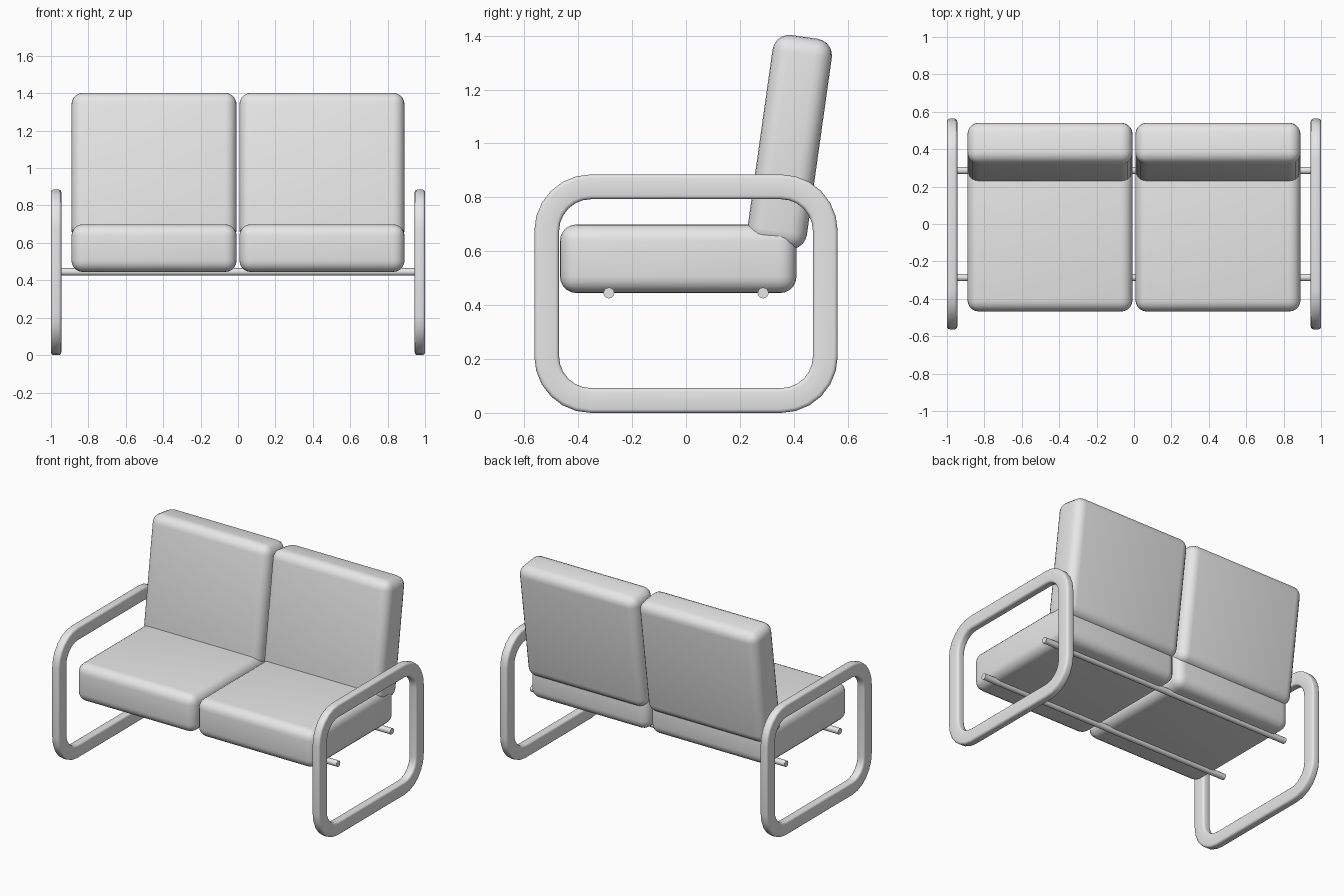
import bpy, bmesh, math
from mathutils import Vector

cube = bpy.data.objects.get("Cube")
if cube:
    bpy.data.objects.remove(cube, do_unlink=True)

grey = bpy.data.materials.new("light_grey")
grey.use_nodes = True
colour = (0.8, 0.8, 0.8, 1.0)
grey.diffuse_color = colour
grey.node_tree.nodes["Principled BSDF"].inputs["Base Color"].default_value = colour


def finish(obj, angle=40):
    obj.data.materials.clear()
    obj.data.materials.append(grey)
    bpy.ops.object.select_all(action="DESELECT")
    obj.select_set(True)
    bpy.context.view_layer.objects.active = obj
    bpy.ops.object.shade_smooth_by_angle(angle=math.radians(angle))


def cushion(name, size, centre, lean=0.0):
    """Box with soft, rounded edges."""
    mesh = bpy.data.meshes.new(name)
    bm = bmesh.new()
    bmesh.ops.create_cube(bm, size=1)
    bmesh.ops.scale(bm, vec=size, verts=bm.verts)
    bmesh.ops.bevel(bm, geom=bm.edges[:], offset=0.062, segments=5,
                    profile=0.5, affect="EDGES")
    bm.to_mesh(mesh)
    bm.free()
    obj = bpy.data.objects.new(name, mesh)
    bpy.context.collection.objects.link(obj)
    obj.location = centre
    obj.rotation_euler.x = -lean
    finish(obj)


def side_frame(name, x_mid):
    """Flat bar with eased edges, swept around a rounded rectangle."""
    half_y, height, corner = 0.563, 0.885, 0.21
    depth, half_x, ease, steps = 0.092, 0.0275, 0.014, 6

    # Bar section: inset from the outer outline, and sideways offset
    section = []
    for k, (sd, sx) in enumerate([(1, 1), (-1, 1), (-1, -1), (1, -1)]):
        for j in range(4):
            a = math.radians(45 + 90 * k - 45 + 30 * j)
            section.append((depth / 2 + sd * (depth / 2 - ease) + ease * math.cos(a),
                            sx * (half_x - ease) + ease * math.sin(a)))

    bm = bmesh.new()
    rings = []
    for k, (sy, sz) in enumerate([(1, 1), (-1, 1), (-1, -1), (1, -1)]):
        cy = sy * (half_y - corner)
        cz = height / 2 + sz * (height / 2 - corner)
        for j in range(steps + 1):
            a = math.pi / 2 * (k + j / steps)
            rings.append([bm.verts.new(Vector((x_mid + dx,
                                               cy + (corner - d) * math.cos(a),
                                               cz + (corner - d) * math.sin(a))))
                          for d, dx in section])
    n = len(section)
    for i, ring in enumerate(rings):
        after = rings[(i + 1) % len(rings)]
        for j in range(n):
            m = (j + 1) % n
            bm.faces.new((ring[j], ring[m], after[m], after[j]))
    bmesh.ops.recalc_face_normals(bm, faces=bm.faces)
    mesh = bpy.data.meshes.new(name)
    bm.to_mesh(mesh)
    bm.free()
    obj = bpy.data.objects.new(name, mesh)
    bpy.context.collection.objects.link(obj)
    finish(obj)


# Seat cushions, back cushions and looped side frames
for side, s in (("left", 1), ("right", -1)):
    cushion(f"seat_cushion_{side}", (0.883, 0.878, 0.255), (s * 0.449, -0.029, 0.572))
    cushion(f"back_cushion_{side}", (0.883, 0.222, 0.788), (s * 0.449, 0.385, 1.005),
            math.radians(8))
    side_frame(f"side_frame_{side}", s * 0.9725)

# Support rods under the seats
for end, y in (("front", -0.286), ("back", 0.286)):
    bpy.ops.mesh.primitive_cylinder_add(vertices=20, radius=0.02, depth=1.9,
                                        location=(0, y, 0.445),
                                        rotation=(0, math.pi / 2, 0))
    rod = bpy.context.object
    rod.name = f"support_rod_{end}"
    finish(rod)
